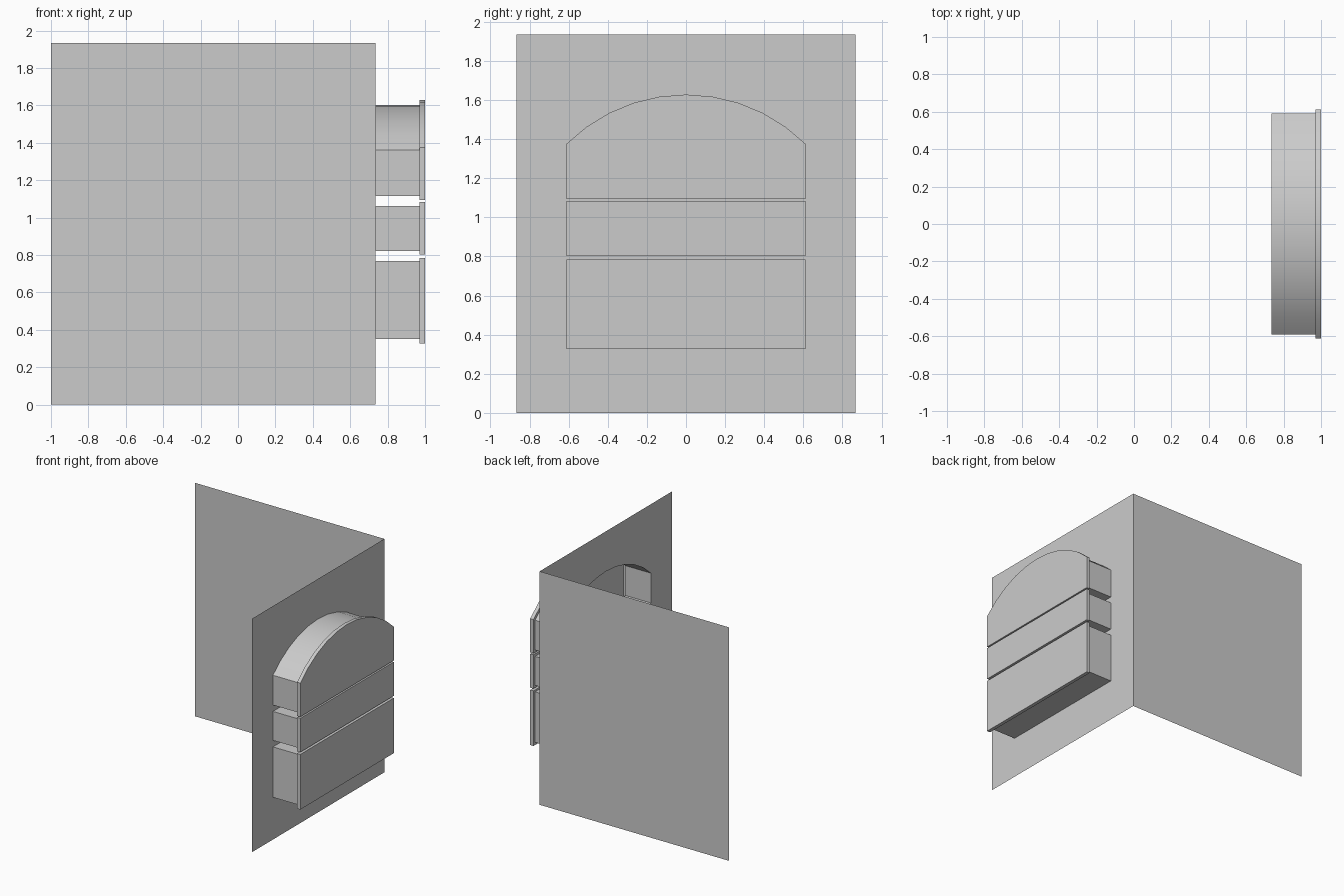
import bpy, bmesh, math

if "Cube" in bpy.data.objects:
    bpy.data.objects.remove(bpy.data.objects["Cube"])

WALL_X, HALF, HEIGHT = 0.735, 0.867, 1.935
LIP_X, FRONT_X = 0.97, 1.0


def outline(half, z0, z1, peak=None, segs=10):
    """Closed (y, z) loop: a rectangle, or one with an arched top."""
    pts = [(-half, z0), (half, z0)]
    if peak is None:
        return pts + [(half, z1), (-half, z1)]
    rise = peak - z1
    r = (half * half + rise * rise) / (2 * rise)
    a = math.asin(half / r)
    for i in range(segs + 1):
        t = a - 2 * a * i / segs
        pts.append((r * math.sin(t), peak - r + r * math.cos(t)))
    return pts


def add_loop(bm, pts, x):
    return [bm.verts.new((x, y, z)) for y, z in pts]


def bridge(bm, a, b):
    n = len(a)
    for i in range(n):
        j = (i + 1) % n
        bm.faces.new((a[i], a[j], b[j], b[i]))


def finish(bm, name):
    mesh = bpy.data.meshes.new(name)
    bm.to_mesh(mesh)
    bm.free()
    ob = bpy.data.objects.new(name, mesh)
    bpy.context.collection.objects.link(ob)
    return ob


# name, recess outline, front panel outline
niches = [
    ("arched_niche", outline(0.592, 1.115, 1.362, 1.603), outline(0.612, 1.095, 1.375, 1.628)),
    ("middle_niche", outline(0.592, 0.822, 1.062), outline(0.612, 0.802, 1.083)),
    ("lower_niche", outline(0.592, 0.35, 0.768), outline(0.612, 0.327, 0.784)),
]

# Back wall: single sheet
bm = bmesh.new()
bm.faces.new([bm.verts.new((x, HALF, z)) for x, z in
              ((WALL_X, 0), (-1, 0), (-1, HEIGHT), (WALL_X, HEIGHT))])
finish(bm, "back_wall")

# Side wall: single sheet with an opening behind every niche
bm = bmesh.new()
edges = []
for pts in [outline(HALF, 0, HEIGHT)] + [n[1] for n in niches]:
    vs = add_loop(bm, pts, WALL_X)
    edges += [bm.edges.new((vs[i - 1], vs[i])) for i in range(len(vs))]
bmesh.ops.triangle_fill(bm, edges=edges, use_beauty=True, normal=(1, 0, 0))
finish(bm, "side_wall")

# Niches: hollow tunnel, widened lip and closed front panel
for name, recess, panel in niches:
    bm = bmesh.new()
    loops = [add_loop(bm, recess, WALL_X), add_loop(bm, recess, LIP_X),
             add_loop(bm, panel, LIP_X), add_loop(bm, panel, FRONT_X)]
    for a, b in zip(loops, loops[1:]):
        bridge(bm, a, b)
    bm.faces.new(loops[-1])
    ob = finish(bm, name)
    bpy.ops.object.select_all(action='DESELECT')
    ob.select_set(True)
    bpy.context.view_layer.objects.active = ob
    bpy.ops.object.shade_smooth_by_angle(angle=math.radians(25))
